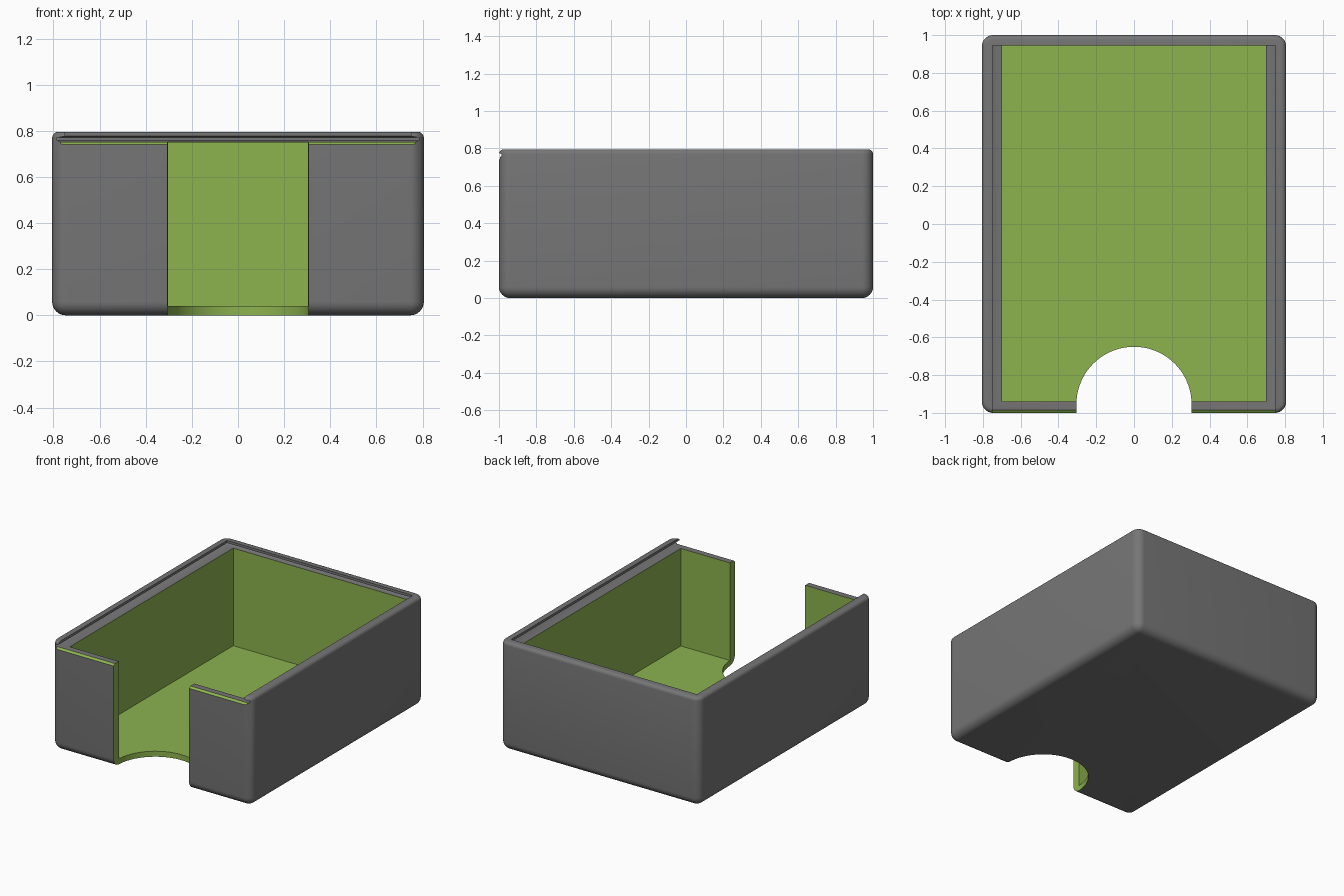
import bpy, bmesh, math

if "Cube" in bpy.data.objects:
    bpy.data.objects.remove(bpy.data.objects["Cube"])

HX, HY, TOP = 0.806, 1.0, 0.795   # outer half sizes and height
FLOOR, LEDGE = 0.04, 0.752        # floor thickness, height of the lid ledge


def material(name, rgb):
    m = bpy.data.materials.new(name)
    m.diffuse_color = (*rgb, 1)
    m.use_nodes = True
    m.node_tree.nodes["Principled BSDF"].inputs["Base Color"].default_value = m.diffuse_color
    return m


grey = material("grey_shell", (0.18, 0.18, 0.18))
green = material("green_lining", (0.266, 0.451, 0.078))


def add_object(name, bm, index=0):
    bmesh.ops.recalc_face_normals(bm, faces=bm.faces)
    for f in bm.faces:
        f.material_index = index
    me = bpy.data.meshes.new(name)
    bm.to_mesh(me)
    bm.free()
    me.materials.append(grey)
    me.materials.append(green)
    ob = bpy.data.objects.new(name, me)
    bpy.context.collection.objects.link(ob)
    return ob


def loft(name, rings, index):
    """Closed solid through rings of equal point count."""
    bm = bmesh.new()
    rows = [[bm.verts.new(p) for p in ring] for ring in rings]
    n = len(rows[0])
    for a, b in zip(rows, rows[1:]):
        for i in range(n):
            j = (i + 1) % n
            bm.faces.new((a[i], a[j], b[j], b[i]))
    bm.faces.new(rows[0][::-1])
    bm.faces.new(rows[-1])
    return add_object(name, bm, index)


def rect(x, y0, y1, z):
    return [(-x, y0, z), (x, y0, z), (x, y1, z), (-x, y1, z)]


# Outer shell: block with rounded sides and bottom, smaller rounding on top
bm = bmesh.new()
bmesh.ops.create_cube(bm, size=1)
for v in bm.verts:
    v.co = (v.co.x * 2 * HX, v.co.y * 2 * HY, (v.co.z + 0.5) * TOP)
lower = [e for e in bm.edges if min(v.co.z for v in e.verts) < 0.01]
bmesh.ops.bevel(bm, geom=lower, offset=0.06, segments=8, profile=0.5, affect='EDGES')
rim = [e for e in bm.edges if all(v.co.z > TOP - 0.001 for v in e.verts)]
bmesh.ops.bevel(bm, geom=rim, offset=0.025, segments=5, profile=0.5, affect='EDGES')
box = add_object("box_shell", bm)

# Inner cavity
cavity = loft("cavity_cutter", [rect(0.70, -0.94, 0.945, z) for z in (FLOOR, 1)], 1)

# Sliding lid groove, undercut on the sides and back, open at the front
groove = loft("groove_cutter",
              [rect(x, -1.1, 0.195 + x, z) for z, x in
               ((LEDGE, 0.77), (0.759, 0.785), (0.770, 0.785), (0.777, 0.75), (0.9, 0.75))], 0)

# Bevelled front lip where the lid enters
lip = loft("front_lip_cutter",
           [[(x, -0.985, LEDGE), (x, -1.015, 0.728), (x, -1.015, 0.765), (x, -0.985, 0.765)]
            for x in (-0.77, 0.77)], 1)

# Thumb notch through the front wall and floor
R, CY = 0.305, -0.955
outline = [(-R, -1.1), (R, -1.1)]
outline += [(R * math.cos(a), CY + R * math.sin(a))
            for a in (math.pi * i / 40 for i in range(41))]
notch = loft("thumb_notch_cutter", [[(x, y, z) for x, y in outline] for z in (-0.1, 1)], 1)

for cutter in (groove, cavity, lip, notch):
    mod = box.modifiers.new(cutter.name, 'BOOLEAN')
    mod.operation = 'DIFFERENCE'
    mod.solver = 'EXACT'
    mod.object = cutter

# Apply the cuts, then remove the cutters
bpy.context.view_layer.objects.active = box
box.select_set(True)
for mod in list(box.modifiers):
    bpy.ops.object.modifier_apply(modifier=mod.name)
for cutter in (groove, cavity, lip, notch):
    bpy.data.objects.remove(cutter)
bpy.ops.object.shade_smooth_by_angle(angle=math.radians(30))
